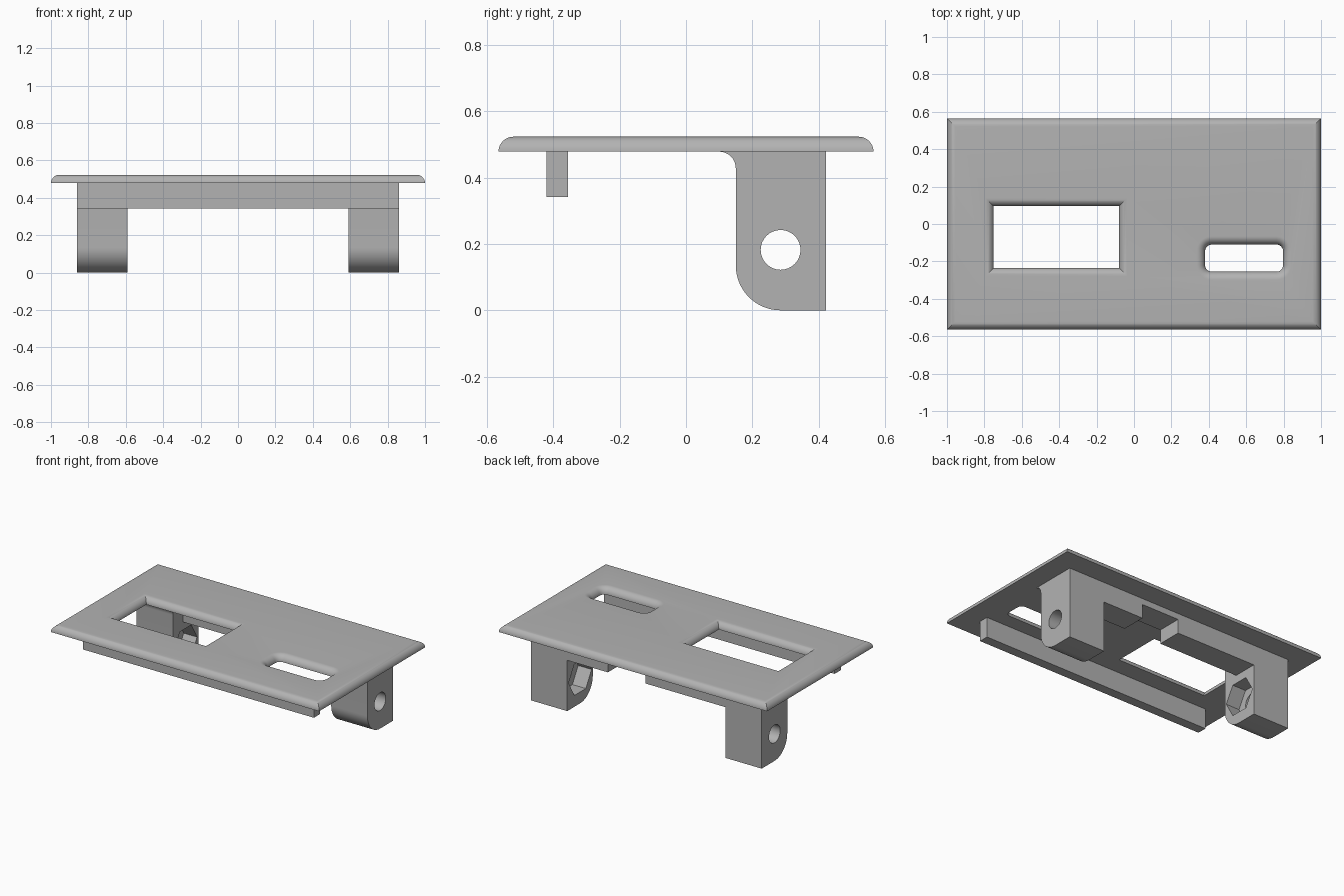
import bpy, bmesh, math

if "Cube" in bpy.data.objects:
    bpy.data.objects.remove(bpy.data.objects["Cube"])

grey = bpy.data.materials.new("plain grey")
grey.diffuse_color = (0.45, 0.45, 0.45, 1)
grey.use_nodes = True
grey.node_tree.nodes["Principled BSDF"].inputs["Base Color"].default_value = grey.diffuse_color

BASE, R = 0.478, 0.045        # underside of the plate, edge rounding
TOP = BASE + R
LEG_IN, LEG_OUT = 0.59, 0.86  # leg extents in x
BACK = 0.422                  # rear face of legs and back rail


def loft(name, rings):
    """Solid through rings of equal point count, capped at both ends."""
    bm = bmesh.new()
    vs = [[bm.verts.new(p) for p in ring] for ring in rings]
    n = len(vs[0])
    for a, b in zip(vs, vs[1:]):
        for i in range(n):
            j = (i + 1) % n
            bm.faces.new((a[i], a[j], b[j], b[i]))
    bm.faces.new(vs[0][::-1])
    bm.faces.new(vs[-1])
    bmesh.ops.recalc_face_normals(bm, faces=bm.faces)
    me = bpy.data.meshes.new(name)
    bm.to_mesh(me)
    bm.free()
    ob = bpy.data.objects.new(name, me)
    bpy.context.collection.objects.link(ob)
    me.materials.append(grey)
    return ob


def prism(name, profile, x0, x1):
    """Extrude a (y, z) profile along x."""
    return loft(name, [[(x, y, z) for y, z in profile] for x in (x0, x1)])


def arc(cy, cz, r, a0, a1, n):
    return [(cy + r * math.cos(math.radians(a0 + (a1 - a0) * i / n)),
             cz + r * math.sin(math.radians(a0 + (a1 - a0) * i / n))) for i in range(n + 1)]


def rect(x0, x1, y0, y1, z, grow=0, corner=0):
    """Rectangle ring, grown outward, with optional rounded corners."""
    if not corner:
        x0, x1, y0, y1 = x0 - grow, x1 + grow, y0 - grow, y1 + grow
        return [(x0, y0, z), (x1, y0, z), (x1, y1, z), (x0, y1, z)]
    c = corner
    pts = []
    for cx, cy, a in ((x0 + c, y0 + c, 180), (x1 - c, y0 + c, 270),
                      (x1 - c, y1 - c, 0), (x0 + c, y1 - c, 90)):
        pts += [(x, y, z) for x, y in arc(cx, cy, c + grow, a, a + 90, 6)]
    return pts


def cut(ob, cutter):
    cutter.hide_render = True
    m = ob.modifiers.new("cut", 'BOOLEAN')
    m.object, m.operation, m.solver = cutter, 'DIFFERENCE', 'EXACT'
    bpy.context.view_layer.objects.active = ob
    bpy.ops.object.modifier_apply(modifier=m.name)
    bpy.data.objects.remove(cutter)


def smooth(ob):
    bpy.ops.object.select_all(action='DESELECT')
    ob.select_set(True)
    bpy.context.view_layer.objects.active = ob
    bpy.ops.object.shade_smooth_by_angle(angle=math.radians(30))


# Quarter-round steps: (sideways offset, height)
STEPS = [(R * (1 - math.cos(t)), R * math.sin(t))
         for t in (math.pi / 2 * i / 10 for i in range(11))]

# Face plate with rounded upper rim
plate = loft("face_plate", [rect(-1, 1, -0.565, 0.565, BASE + h, -o) for o, h in STEPS])

# Flared window and slot through the plate
for x0, x1, y0, y1, c in ((-0.75, -0.08, -0.235, 0.095, 0),
                          (0.38, 0.797, -0.255, -0.11, 0.035)):
    rings = [rect(x0, x1, y0, y1, BASE - 0.1, 0, c)]
    rings += [rect(x0, x1, y0, y1, BASE + h, o, c) for o, h in STEPS]
    rings.append(rect(x0, x1, y0, y1, TOP + 0.1, R, c))
    cut(plate, loft("cutter", rings))
smooth(plate)

# Legs: rounded lower front, concave fillet under the plate
leg_profile = ([(BACK, BASE), (BACK, 0)] + arc(0.285, 0.135, 0.135, 270, 180, 16)
               + arc(0.10, BASE - 0.05, 0.05, 0, 90, 8))
for side, s in (("left", -1), ("right", 1)):
    leg = prism(side + "_leg", leg_profile, s * LEG_IN, s * LEG_OUT)
    # Bolt hole and hexagonal nut pocket on the inner face
    cut(leg, prism("cutter", arc(0.285, 0.182, 0.06, 0, 360, 32)[:-1], s * 0.5, s * 0.95))
    cut(leg, prism("cutter", arc(0.285, 0.182, 0.122, 0, 360, 6)[:-1], s * 0.5, s * (LEG_IN + 0.1)))
    smooth(leg)


def box(name, x0, x1, y0, y1, z0, z1):
    return prism(name, [(y0, z0), (y1, z0), (y1, z1), (y0, z1)], x0, x1)


# Front rail
box("front_rail", -LEG_OUT, LEG_OUT, -0.42, -0.355, 0.342, BASE)

# Back rail between the legs, with a notch from below
rail = box("back_rail", -LEG_IN, LEG_IN, 0.255, BACK, 0.342, BASE)
cut(rail, box("cutter", 0.007, 0.287, 0.1, 0.6, 0.2, 0.437))
